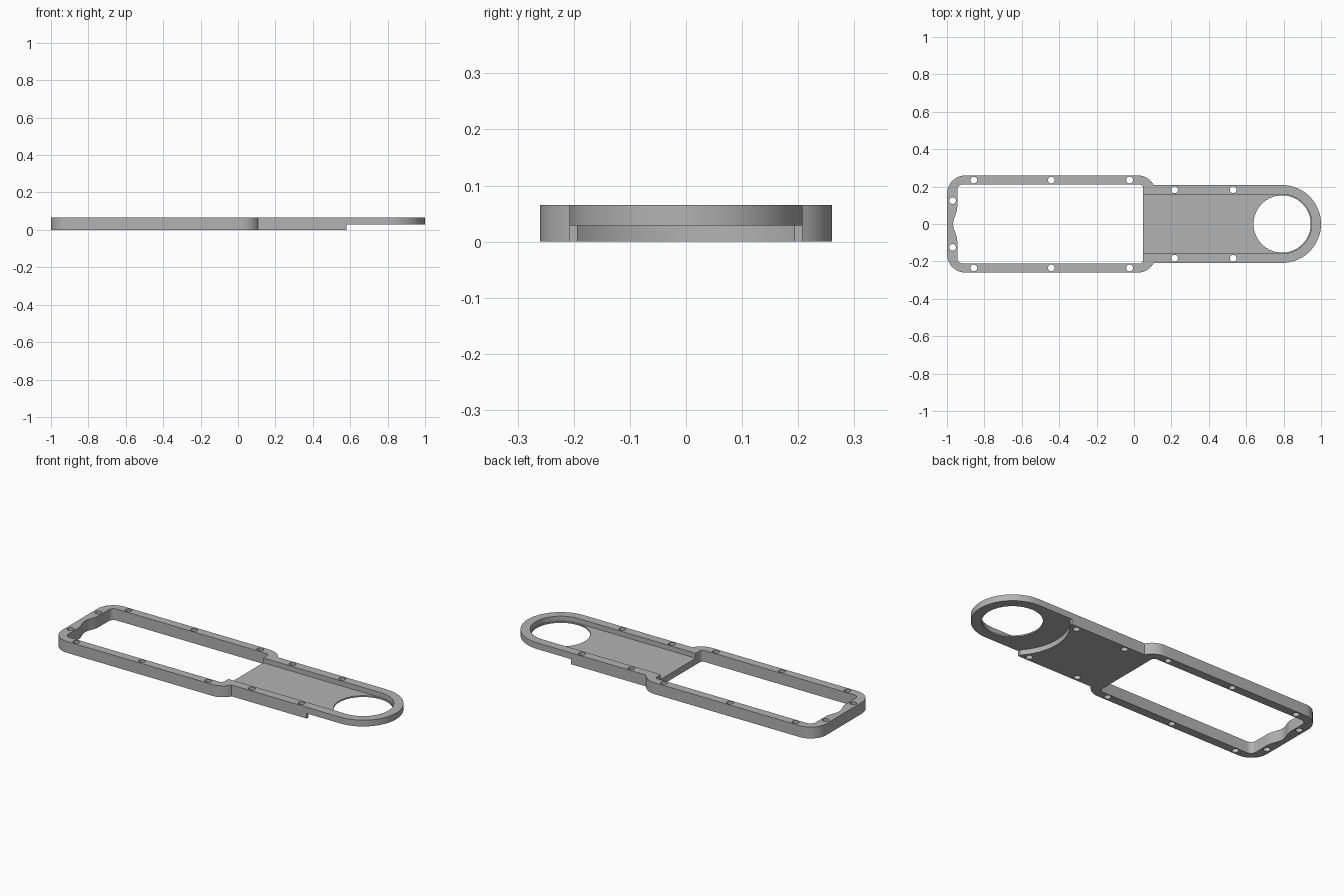
import bpy, bmesh
from math import sin, cos, pi, radians, asin

cube = bpy.data.objects.get("Cube")
if cube:
    bpy.data.objects.remove(cube, do_unlink=True)

HEIGHT = 0.065
FLOOR_TOP = 0.037
STEP = 0.029
RING_X = 0.792
ARM = 0.208

grey = bpy.data.materials.new("plain grey")
grey.use_nodes = True
colour = (0.45, 0.45, 0.45, 1)
grey.diffuse_color = colour
grey.node_tree.nodes["Principled BSDF"].inputs["Base Color"].default_value = colour


def arc(cx, cy, r, start, end, n=12):
    """Points along an arc, angles in radians."""
    angles = [start + (end - start) * i / n for i in range(n + 1)]
    return [(cx + r * cos(a), cy + r * sin(a)) for a in angles]


def circle(cx, cy, r, n=32):
    return arc(cx, cy, r, 0, 2 * pi, n)[:-1]


def mirrored(half):
    """Close a half outline (y > 0) with its reflection."""
    return half + [(x, -y) for x, y in reversed(half)]


def prism(name, outline, z0, z1):
    bm = bmesh.new()
    face = bm.faces.new([bm.verts.new((x, y, z0)) for x, y in outline])
    top = bmesh.ops.extrude_face_region(bm, geom=[face])["geom"]
    verts = [v for v in top if isinstance(v, bmesh.types.BMVert)]
    bmesh.ops.translate(bm, verts=verts, vec=(0, 0, z1 - z0))
    bmesh.ops.recalc_face_normals(bm, faces=bm.faces)
    mesh = bpy.data.meshes.new(name)
    bm.to_mesh(mesh)
    bm.free()
    mesh.materials.append(grey)
    obj = bpy.data.objects.new(name, mesh)
    bpy.context.collection.objects.link(obj)
    return obj


# Outer body: rounded frame narrowing into a round-ended arm
shoulder = asin((ARM - 0.16) / 0.1)
body = prism("frame_plate", mirrored(
    arc(RING_X, 0, ARM, pi / 64, pi / 2, 32)
    + arc(0.018, 0.16, 0.1, shoulder, pi / 2)
    + arc(-0.9, 0.16, 0.1, pi / 2, pi)), 0, HEIGHT)

cutters = []


def cutter(name, outline, z0=-0.1, z1=0.2):
    obj = prism(name, outline, z0, z1)
    obj.hide_render = True
    cutters.append(obj)


# Long window with a shallow bulge in its end wall
bulge = [(-0.945 - 0.011 * (1 + cos(pi * y / 0.09)), y)
         for y in [0.09 * (1 - (i + 0.5) / 12) for i in range(12)]]
cutter("window_cutter", mirrored(
    arc(0.029, 0.192, 0.02, 0, pi / 2, 6)
    + arc(-0.915, 0.182, 0.03, pi / 2, pi, 6)
    + [(-0.945, 0.09)] + bulge))

# Sunken floor of the arm, and the round opening through it
cutter("recess_cutter", mirrored(
    arc(RING_X, 0, 0.158, pi / 64, pi / 2, 32) + [(0.03, 0.158)]), FLOOR_TOP, 0.2)
cutter("ring_cutter", circle(RING_X, 0, 0.153, 64))

# Raised underside of the ring end, with a curved step
cutter("step_cutter", mirrored([(1.1, 0.3), (0.58, 0.3)]), -0.1, STEP)
cutter("step_arc_cutter", circle(RING_X, 0, 0.287, 96), -0.1, STEP)

# Screw holes
holes = [(x, 0.235) for x in (-0.857, -0.442, -0.024)]
holes += [(x, 0.183) for x in (0.217, 0.53)] + [(-0.97, 0.125)]
for x, y in holes:
    for side in (1, -1):
        cutter("screw_hole_cutter", circle(x, side * y, 0.018, 20))

for tool in cutters:
    mod = body.modifiers.new(tool.name, 'BOOLEAN')
    mod.operation = 'DIFFERENCE'
    mod.solver = 'EXACT'
    mod.object = tool

# Bake the cuts, then drop the cutters
bpy.context.view_layer.update()
baked = bpy.data.meshes.new_from_object(
    body.evaluated_get(bpy.context.evaluated_depsgraph_get()))
body.modifiers.clear()
body.data = baked
for tool in cutters:
    bpy.data.objects.remove(tool, do_unlink=True)

for obj in bpy.context.selected_objects:
    obj.select_set(False)
body.select_set(True)
bpy.context.view_layer.objects.active = body
bpy.ops.object.shade_smooth_by_angle(angle=radians(30))
